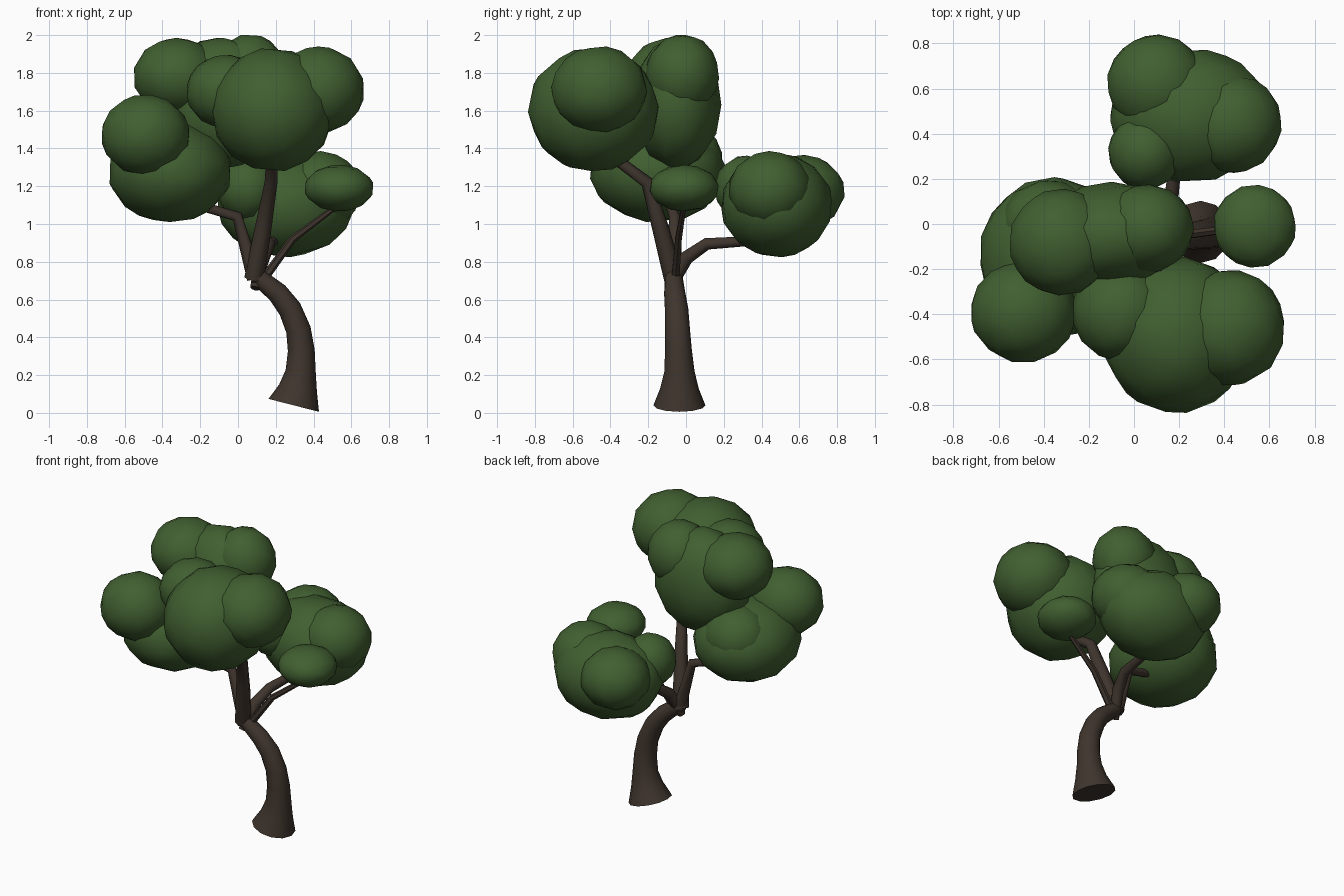
import bpy, bmesh, math, random
from mathutils import Vector, Euler

if "Cube" in bpy.data.objects:
    bpy.data.objects.remove(bpy.data.objects["Cube"])

random.seed(4)


def material(name, color):
    m = bpy.data.materials.new(name)
    m.diffuse_color = (*color, 1)
    m.use_nodes = True
    m.node_tree.nodes["Principled BSDF"].inputs["Base Color"].default_value = m.diffuse_color
    return m


BARK = material("bark_brown", (0.049, 0.035, 0.026))
LEAF = material("leaf_green", (0.052, 0.115, 0.030))


def finish(bm, name, mat, angle):
    bmesh.ops.recalc_face_normals(bm, faces=bm.faces)
    mesh = bpy.data.meshes.new(name)
    bm.to_mesh(mesh)
    bm.free()
    mesh.materials.append(mat)
    ob = bpy.data.objects.new(name, mesh)
    bpy.context.collection.objects.link(ob)
    bpy.ops.object.select_all(action='DESELECT')
    ob.select_set(True)
    bpy.context.view_layer.objects.active = ob
    bpy.ops.object.shade_smooth_by_angle(angle=math.radians(angle))
    return ob


def limb(name, path, sides):
    """Tapered tube through (x, y, z, radius) points."""
    bm = bmesh.new()
    pts = [Vector(p[:3]) for p in path]
    rings = []
    for i, p in enumerate(pts):
        steps = []
        if i > 0:
            steps.append((p - pts[i - 1]).normalized())
        if i < len(pts) - 1:
            steps.append((pts[i + 1] - p).normalized())
        rot = Vector((0, 0, 1)).rotation_difference(sum(steps, Vector()))
        ring = []
        for k in range(sides):
            a = math.tau * k / sides
            ring.append(bm.verts.new(p + rot @ Vector((math.cos(a), math.sin(a), 0)) * path[i][3]))
        rings.append(ring)
    for lo, hi in zip(rings, rings[1:]):
        for k in range(sides):
            n = (k + 1) % sides
            bm.faces.new((lo[k], lo[n], hi[n], hi[k]))
    bm.faces.new(rings[0])
    bm.faces.new(rings[-1])
    finish(bm, name, BARK, 50)


def foliage(name, blobs):
    """Group of overlapping low-poly leaf balls: centre, radii."""
    for i, (c, r) in enumerate(blobs):
        bm = bmesh.new()
        bmesh.ops.create_icosphere(bm, subdivisions=3, radius=1.02)
        turn = Euler([random.uniform(0, math.tau) for _ in range(3)]).to_matrix()
        for v in bm.verts:
            p = turn @ v.co
            v.co = Vector(c) + Vector((p.x * r[0], p.y * r[1], p.z * r[2]))
        ob = finish(bm, f"{name}_{i + 1}", LEAF, 75)
        thin = ob.modifiers.new("coarser", 'DECIMATE')
        thin.ratio = 0.5


# Flared, bending trunk
limb("trunk", [(0.295, -0.035, 0.04, 0.138), (0.318, -0.035, 0.13, 0.102),
               (0.332, -0.035, 0.22, 0.08), (0.335, -0.04, 0.33, 0.071),
               (0.32, -0.045, 0.44, 0.066), (0.275, -0.05, 0.55, 0.062),
               (0.21, -0.06, 0.635, 0.056), (0.10, -0.065, 0.725, 0.046)], 12)

# Branches
limb("front_branch", [(0.085, -0.065, 0.71, 0.052), (0.13, -0.13, 0.96, 0.045),
                      (0.175, -0.205, 1.22, 0.034), (0.18, -0.42, 1.38, 0.028)], 8)
limb("left_branch", [(0.09, -0.06, 0.71, 0.042), (-0.005, -0.06, 1.04, 0.03),
                     (-0.18, -0.08, 1.09, 0.025), (-0.36, -0.12, 1.18, 0.02)], 8)
limb("back_branch", [(0.09, -0.08, 0.66, 0.026), (0.13, 0.0, 0.82, 0.038),
                     (0.165, 0.11, 0.895, 0.032), (0.20, 0.42, 0.915, 0.024)], 8)
limb("right_branch", [(0.10, -0.06, 0.66, 0.025), (0.29, -0.04, 0.92, 0.02),
                      (0.53, -0.01, 1.10, 0.014)], 6)

# Leaf clusters
foliage("front_leaves", [((0.185, -0.49, 1.605), (0.32, 0.34, 0.32)),
                         ((0.425, -0.46, 1.71), (0.24, 0.25, 0.225)),
                         ((-0.06, -0.39, 1.70), (0.21, 0.21, 0.19))])
foliage("left_leaves", [((-0.36, -0.15, 1.275), (0.32, 0.35, 0.26)),
                        ((-0.49, -0.39, 1.47), (0.23, 0.22, 0.21)),
                        ((-0.38, -0.01, 1.345), (0.21, 0.20, 0.19))])
foliage("top_leaves", [((-0.32, -0.08, 1.78), (0.23, 0.23, 0.20)),
                       ((-0.09, -0.05, 1.64), (0.32, 0.23, 0.34)),
                       ((0.06, -0.02, 1.79), (0.20, 0.19, 0.21))])
foliage("back_leaves", [((0.25, 0.48, 1.10), (0.35, 0.29, 0.27)),
                        ((0.10, 0.62, 1.17), (0.215, 0.215, 0.19)),
                        ((0.435, 0.445, 1.18), (0.215, 0.215, 0.20)),
                        ((0.05, 0.32, 1.19), (0.16, 0.165, 0.17))])
foliage("right_leaves", [((0.535, -0.01, 1.19), (0.18, 0.18, 0.12))])
